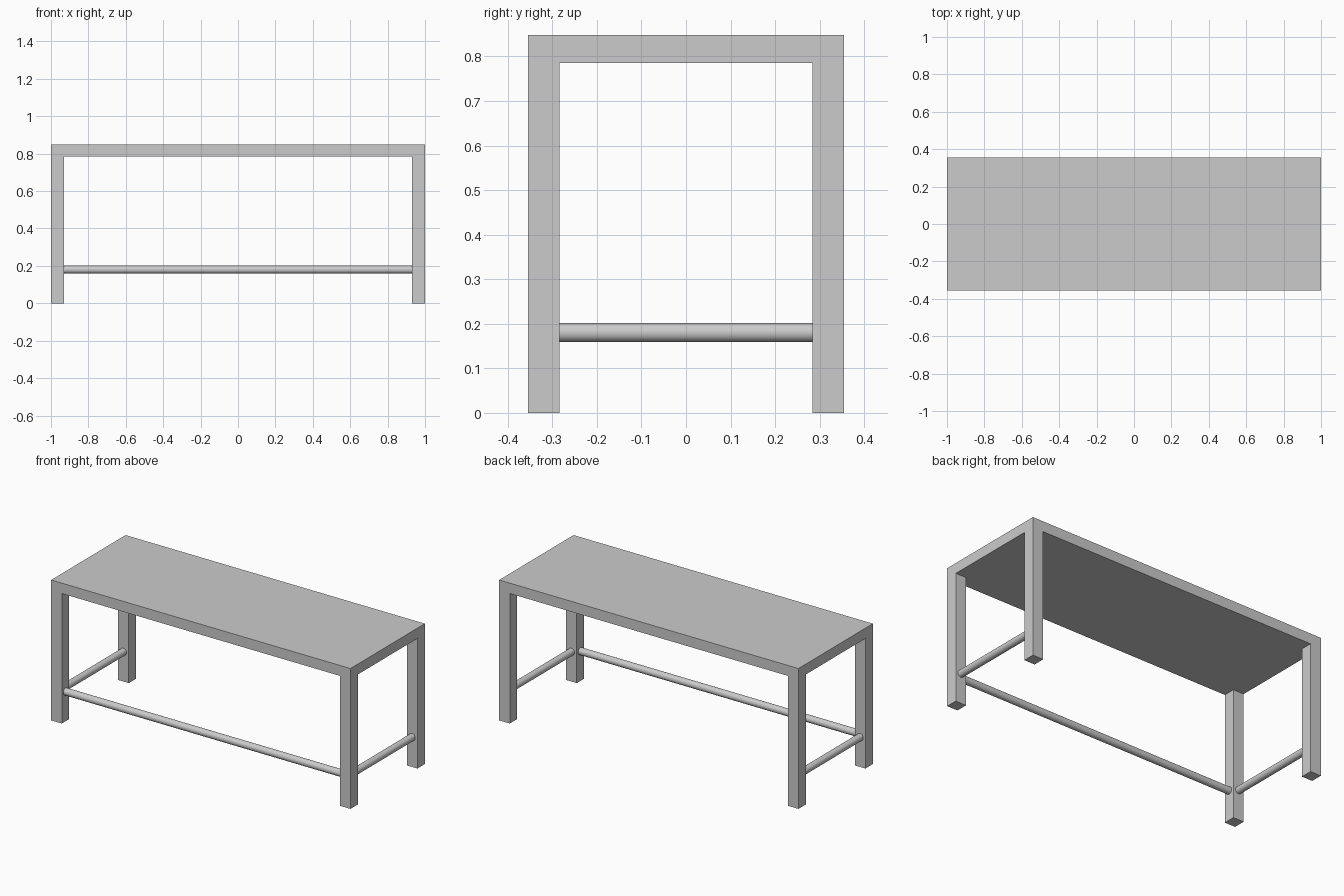
import bpy, bmesh, math
from mathutils import Vector

if "Cube" in bpy.data.objects:
    bpy.data.objects.remove(bpy.data.objects["Cube"])

HX, HY, TOP, UNDER, LEG = 1.0, 0.355, 0.848, 0.785, 0.071
RAIL_Z, RAIL_R = 0.18, 0.0213

# Table top with the four corner legs extruded from its underside
bm = bmesh.new()
bmesh.ops.create_cube(bm, size=1)
for v in bm.verts:
    v.co = (v.co.x * 2 * HX, v.co.y * 2 * HY, TOP if v.co.z > 0 else UNDER)
for axis, half in ((Vector((1, 0, 0)), HX), (Vector((0, 1, 0)), HY)):
    for s in (-1, 1):
        bmesh.ops.bisect_plane(bm, geom=bm.verts[:] + bm.edges[:] + bm.faces[:],
                               plane_co=axis * s * (half - LEG), plane_no=axis)
bm.normal_update()
corners = []
for f in bm.faces:
    c = f.calc_center_median()
    if f.normal.z < -0.9 and abs(c.x) > HX - LEG and abs(c.y) > HY - LEG:
        corners.append(f)
for f in bmesh.ops.extrude_discrete_faces(bm, faces=corners)["faces"]:
    for v in f.verts:
        v.co.z = 0
bmesh.ops.remove_doubles(bm, verts=bm.verts[:], dist=1e-5)
bmesh.ops.dissolve_limit(bm, angle_limit=0.01, verts=bm.verts[:], edges=bm.edges[:])
bmesh.ops.recalc_face_normals(bm, faces=bm.faces[:])
mesh = bpy.data.meshes.new("table_top_and_legs")
bm.to_mesh(mesh)
bm.free()
bpy.context.collection.objects.link(bpy.data.objects.new("table_top_and_legs", mesh))


def rail(name, location, length, rotation):
    bpy.ops.mesh.primitive_cylinder_add(vertices=32, radius=RAIL_R, depth=length,
                                        location=location, rotation=rotation)
    bpy.context.object.name = name
    bpy.ops.object.shade_smooth_by_angle(angle=math.radians(30))


# Round stretchers: one along the front, one at each end
cx, cy, bite = HX - LEG / 2, HY - LEG / 2, 0.004
rail("front_stretcher", (0, -cy, RAIL_Z), 2 * (HX - LEG + bite), (0, math.pi / 2, 0))
for side, s in (("left", -1), ("right", 1)):
    rail(side + "_stretcher", (s * cx, 0, RAIL_Z), 2 * (HY - LEG + bite), (math.pi / 2, 0, 0))
